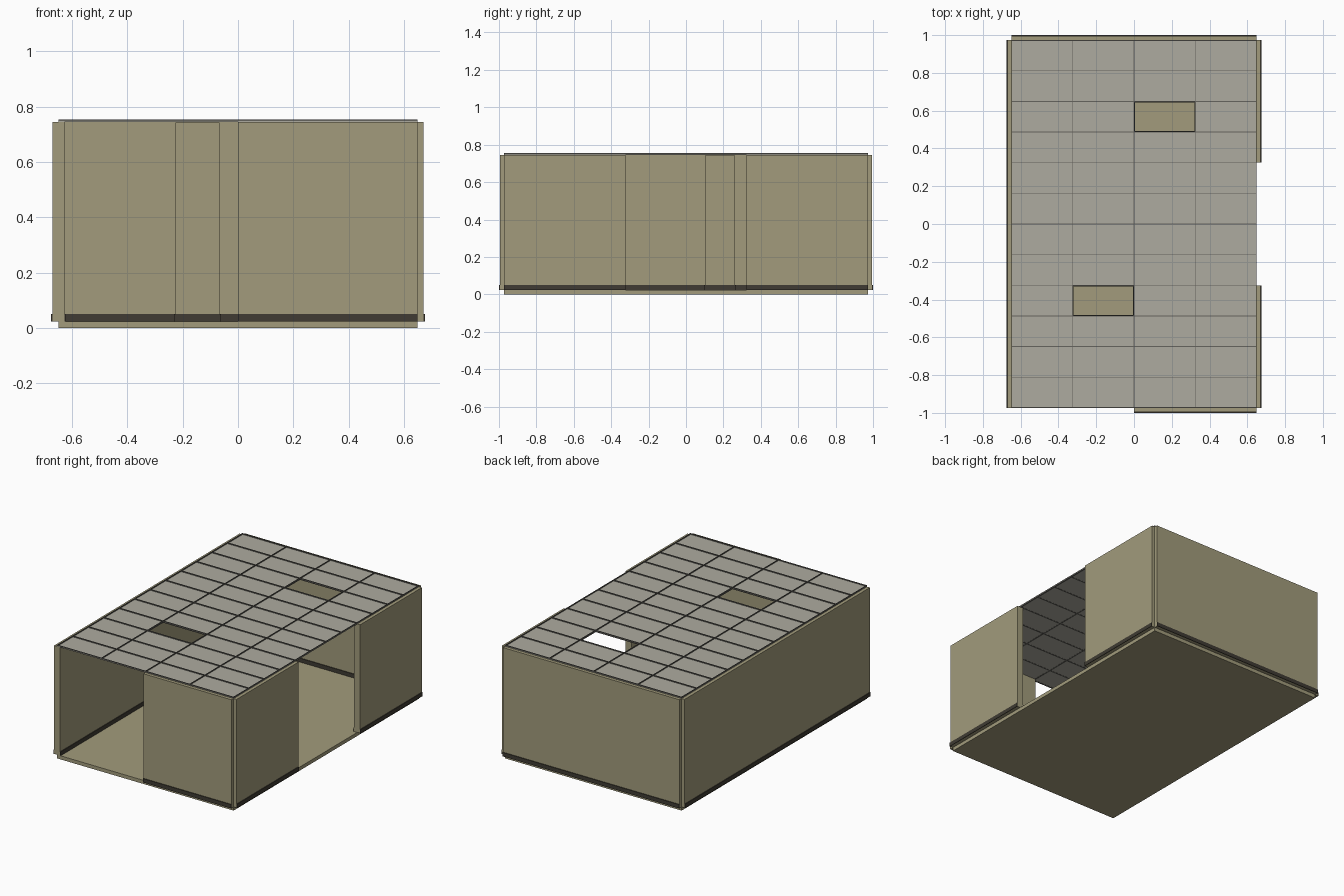
import bpy, bmesh

if "Cube" in bpy.data.objects:
    bpy.data.objects.remove(bpy.data.objects["Cube"])

U = 2 / 6.16            # grid module: room is 4 x 6 modules
U = 0.3247
X, Y = 2 * U, 3 * U     # wall centre lines
T = 0.0215              # half wall thickness
S = 0.0045              # skirting projection
FLOOR, TOP, SKIRT = 0.024, 0.745, 0.05


def material(name, rgb):
    m = bpy.data.materials.new(name)
    m.diffuse_color = (*rgb, 1)
    m.use_nodes = True
    m.node_tree.nodes["Principled BSDF"].inputs["Base Color"].default_value = m.diffuse_color
    return m


KHAKI = material("khaki", (0.36, 0.33, 0.20))
DARK = material("dark_brown", (0.05, 0.044, 0.033))
TILE = material("ceiling_grey", (0.42, 0.41, 0.35))
BAR = material("bar_grey", (0.13, 0.125, 0.11))


def boxes(name, mat, items):
    """One object made of boxes, each (x0, x1, y0, y1, z0, z1)."""
    bm = bmesh.new()
    for x0, x1, y0, y1, z0, z1 in items:
        vs = bmesh.ops.create_cube(bm, size=1)["verts"]
        for v in vs:
            v.co.x = x0 if v.co.x < 0 else x1
            v.co.y = y0 if v.co.y < 0 else y1
            v.co.z = z0 if v.co.z < 0 else z1
    me = bpy.data.meshes.new(name)
    bm.to_mesh(me)
    bm.free()
    me.materials.append(mat)
    ob = bpy.data.objects.new(name, me)
    bpy.context.collection.objects.link(ob)
    return ob


# floor slab
boxes("floor", KHAKI, [(-X, X, -Y, Y, 0, FLOOR)])


# walls centred on the room outline, each with skirting on both faces
def wall(name, axis, pos, a, b):
    def rect(lo, hi, z0, z1):
        return (lo, hi, a, b, z0, z1) if axis == "x" else (a, b, lo, hi, z0, z1)
    boxes(name, KHAKI, [rect(pos - T, pos + T, FLOOR, TOP)])
    boxes(name + "_skirting", DARK,
          [rect(pos - T - S, pos - T, FLOOR, SKIRT),
           rect(pos + T, pos + T + S, FLOOR, SKIRT)])


wall("left_wall", "x", -X, -Y, Y)
wall("back_wall", "y", Y, -X, X)
wall("right_wall_rear", "x", X, U, Y)
wall("right_wall_front", "x", X, -Y, -U)
wall("front_wall", "y", -Y, 0, X)

# square column inside the room, with skirting
cx, cy, r = -0.146, 0.182, 0.08
boxes("column", KHAKI, [(cx - r, cx + r, cy - r, cy + r, FLOOR, TOP - 0.002)])
boxes("column_skirting", DARK,
      [(cx - r - S, cx + r + S, cy - r - S, cy + r + S, FLOOR, SKIRT)])

# ceiling tiles, 4 x 12, with two left out
MISSING = {(2, 9), (1, 3)}
H = U / 2
boxes("ceiling_tiles", TILE,
      [(-X + i * U, -X + (i + 1) * U, -Y + j * H, -Y + (j + 1) * H, TOP, TOP + 0.003)
       for i in range(4) for j in range(12) if (i, j) not in MISSING])

# ceiling grid: thin upright webs with slightly wider flanges below
web, flange = 0.0022, 0.005
bars = []
for w, z0, z1 in ((web, TOP, TOP + 0.0095), (flange, TOP - 0.001, TOP + 0.001)):
    for i in range(5):
        x = max(-X + w, min(X - w, -X + i * U))
        bars.append((x - w, x + w, -Y, Y, z0, z1))
    for j in range(13):
        y = max(-Y + w, min(Y - w, -Y + j * H))
        bars.append((-X, X, y - w, y + w, z0, z1))
boxes("ceiling_grid", BAR, bars)
